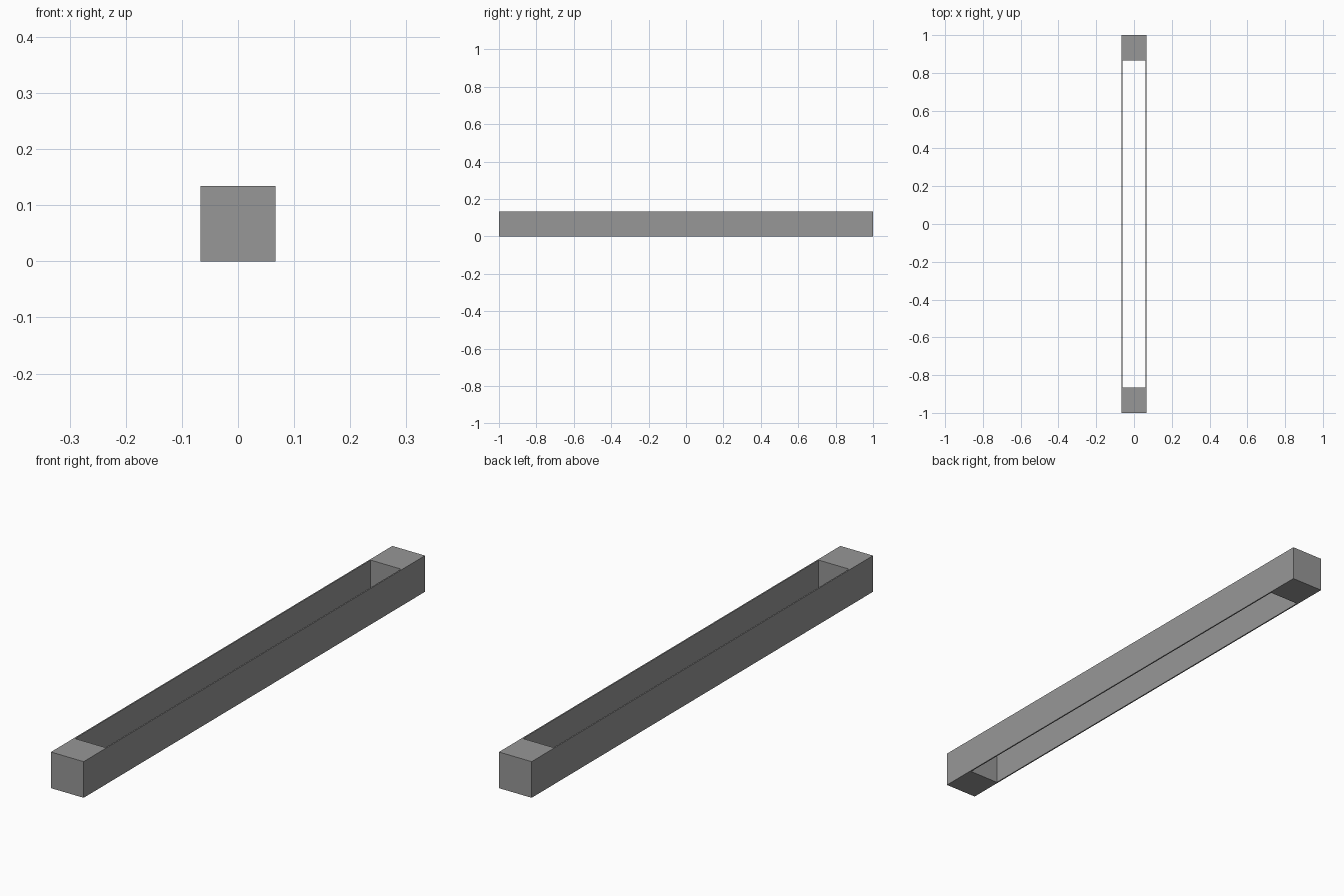
import bpy

if "Cube" in bpy.data.objects:
    bpy.data.objects.remove(bpy.data.objects["Cube"])

W = 0.134      # block width, depth and height
T = 0.005      # side panel thickness

# Dark grey finish
dark = bpy.data.materials.new("dark_grey")
dark.diffuse_color = (0.31, 0.31, 0.31, 1)
dark.use_nodes = True
dark.node_tree.nodes["Principled BSDF"].inputs["Base Color"].default_value = dark.diffuse_color


def box(name, x0, x1, y0, y1, z0, z1):
    bpy.ops.mesh.primitive_cube_add(
        size=1, location=((x0 + x1) / 2, (y0 + y1) / 2, (z0 + z1) / 2))
    ob = bpy.context.object
    ob.name = name
    ob.scale = (x1 - x0, y1 - y0, z1 - z0)
    bpy.ops.object.transform_apply(location=False, rotation=False, scale=True)
    ob.data.materials.append(dark)
    return ob


# Solid end blocks
h = W / 2
inner = 1 - W
box("front_end_block", -h, h, -1, -inner, 0, W)
box("back_end_block", -h, h, inner, 1, 0, W)

# Thin side panels between the blocks
box("left_side_panel", -h, -h + T, -inner, inner, 0, W)
box("right_side_panel", h - T, h, -inner, inner, 0, W)
